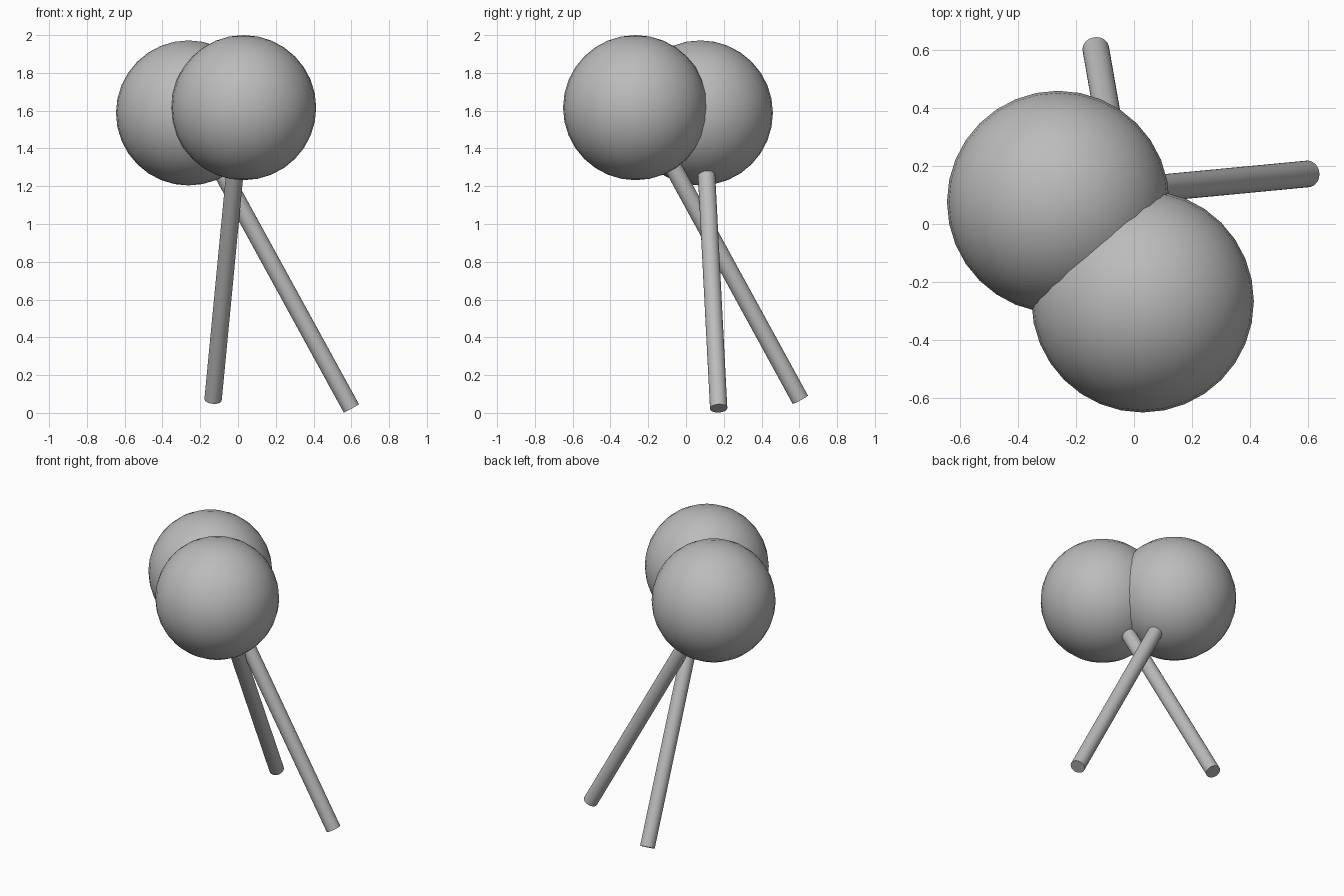
import bpy
from mathutils import Vector

if "Cube" in bpy.data.objects:
    bpy.data.objects.remove(bpy.data.objects["Cube"])

grey = bpy.data.materials.new("plain grey")
grey.diffuse_color = (0.5, 0.5, 0.5, 1)
grey.use_nodes = True
grey.node_tree.nodes["Principled BSDF"].inputs["Base Color"].default_value = grey.diffuse_color

BALL_RADIUS = 0.384
STICK_RADIUS = 0.046


def finish(name):
    obj = bpy.context.object
    obj.name = name
    obj.data.materials.append(grey)
    bpy.ops.object.shade_smooth_by_angle()


def ball(name, center):
    bpy.ops.mesh.primitive_uv_sphere_add(
        segments=32, ring_count=16, radius=BALL_RADIUS, location=center)
    finish(name)


def stick(name, foot, slope, top_z):
    # straight rod from the foot centre, rising along (slope x, slope y, 1)
    foot = Vector(foot)
    axis = Vector((*slope, 1)) * (top_z - foot.z)
    bpy.ops.mesh.primitive_cylinder_add(
        vertices=32, radius=STICK_RADIUS, depth=axis.length,
        location=foot + axis / 2,
        rotation=axis.to_track_quat('Z', 'Y').to_euler())
    finish(name)


# two overlapping balls
ball("back_ball", (-0.262, 0.076, 1.588))
ball("front_ball", (0.03, -0.267, 1.616))

# one slanted stick ending inside each ball
stick("right_stick", (0.6, 0.173, 0.024), (-0.548, -0.052), 1.42)
stick("back_stick", (-0.132, 0.605, 0.07), (0.096, -0.547), 1.45)
